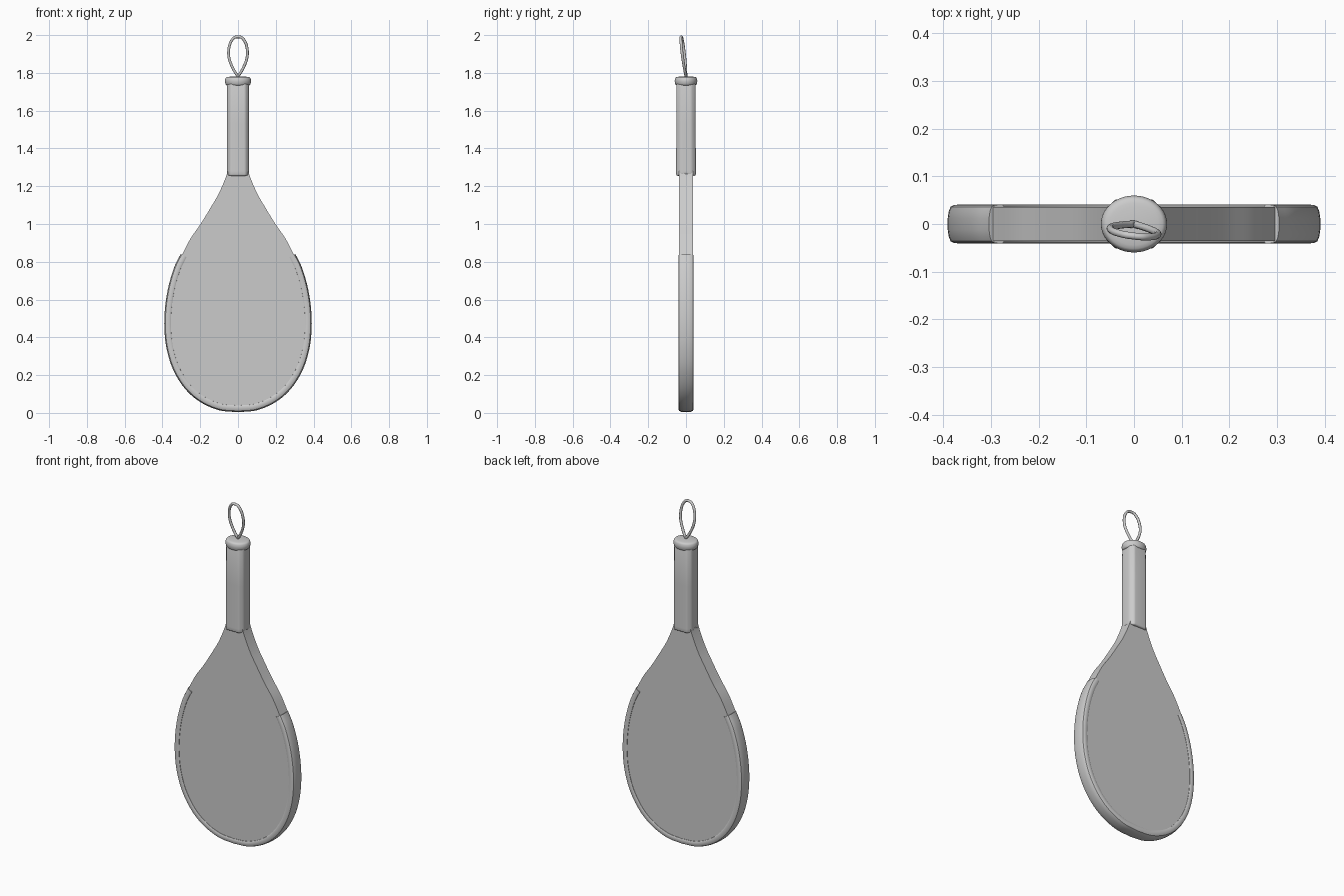
import bpy, bmesh, math
from mathutils import Vector

if "Cube" in bpy.data.objects:
    bpy.data.objects.remove(bpy.data.objects["Cube"])


def smooth_path(pts, steps=5):
    # Catmull-Rom through the points, ends clamped
    p = [Vector(q) for q in pts]
    p = [p[0] * 2 - p[1]] + p + [p[-1] * 2 - p[-2]]
    out = []
    for i in range(1, len(p) - 2):
        a, b, c, d = p[i - 1:i + 3]
        for k in range(steps):
            t = k / steps
            out.append(0.5 * (2 * b + (c - a) * t + (2 * a - 5 * b + 4 * c - d) * t * t
                              + (3 * b - a - 3 * c + d) * t ** 3))
    return out + [p[-2]]


def finish(name, bm, angle=35, bevel=0, segments=3):
    bmesh.ops.recalc_face_normals(bm, faces=bm.faces)
    me = bpy.data.meshes.new(name)
    bm.to_mesh(me)
    bm.free()
    ob = bpy.data.objects.new(name, me)
    bpy.context.collection.objects.link(ob)
    bpy.ops.object.select_all(action='DESELECT')
    ob.select_set(True)
    bpy.context.view_layer.objects.active = ob
    if bevel:
        m = ob.modifiers.new("Bevel", 'BEVEL')
        m.width, m.segments, m.limit_method = bevel, segments, 'ANGLE'
        m.angle_limit = math.radians(30)
        bpy.ops.object.modifier_apply(modifier=m.name)
    bpy.ops.object.shade_smooth_by_angle(angle=math.radians(angle))
    return ob


def loft(rings, closed_ends=True):
    bm = bmesh.new()
    vs = [[bm.verts.new(p) for p in r] for r in rings]
    n = len(vs[0])
    for a, b in zip(vs, vs[1:]):
        for i in range(n):
            bm.faces.new((a[i], a[(i + 1) % n], b[(i + 1) % n], b[i]))
    if closed_ends:
        bm.faces.new(vs[0])
        bm.faces.new(vs[-1])
    return bm


# Outline of the head, right half from the bottom up (x, z)
head = [(0, 0.006), (0.1, 0.016), (0.2, 0.06), (0.28, 0.13), (0.342, 0.23), (0.376, 0.34),
        (0.388, 0.45), (0.384, 0.56), (0.366, 0.67), (0.336, 0.77), (0.302, 0.84)]
neck = [(0.25, 0.925), (0.198, 1.0), (0.143, 1.09), (0.1, 1.165), (0.06, 1.26), (0.045, 1.32)]


def mirrored(half):
    return [Vector((-p.x, p.y)) for p in reversed(half[1:])] + half


# Blade
core = [(x * 0.975, z + 0.01 * (1 - z / 0.84)) for x, z in head]
bm = bmesh.new()
edge = mirrored(smooth_path(core + neck, 4))
face = bm.faces.new([bm.verts.new((p.x, -0.036, p.y)) for p in edge])
ext = bmesh.ops.extrude_face_region(bm, geom=[face])
bmesh.ops.translate(bm, vec=(0, 0.072, 0),
                    verts=[v for v in ext['geom'] if isinstance(v, bmesh.types.BMVert)])
finish("blade", bm, 35)

# Edge guard: rounded channel section swept round the head (inward depth, y)
section = [(0.034, 0.030), (0.033, 0.038), (0.028, 0.041), (0.012, 0.040), (0.004, 0.036),
           (0.0, 0.026), (-0.002, 0.012)]
section += [(d, -y) for d, y in reversed(section)]
rim = mirrored(smooth_path(head, 5))
rings = []
for i, p in enumerate(rim):
    t = (rim[min(i + 1, len(rim) - 1)] - rim[max(i - 1, 0)]).normalized()
    inward = Vector((-t.y, t.x))
    rings.append([(p.x + inward.x * d, y, p.y + inward.y * d) for d, y in section])
finish("edge_guard", loft(rings), 40)

# Grip: octagonal section with a notch at the lower end of each side
octagon = [(-0.04, -0.052), (0.04, -0.052), (0.059, -0.03), (0.059, 0), (0.059, 0.03),
           (0.04, 0.052), (-0.04, 0.052), (-0.059, 0.03), (-0.059, 0), (-0.059, -0.03)]
rings = []
for z, s in ((1.255, 1.0), (1.28, 1.0), (1.53, 0.985), (1.745, 0.965)):
    notch = 0.015 if z < 1.27 else 0
    rings.append([(x * s, y * s, z + (notch if y == 0 else 0)) for x, y in octagon])
finish("grip", loft(rings), 40, bevel=0.008)

# End cap
cap = smooth_path([(0.054, 1.733), (0.064, 1.737), (0.069, 1.752), (0.068, 1.766),
                   (0.06, 1.777), (0.03, 1.781), (0.004, 1.782)], 3)
rings = [[(p.x * math.cos(a), p.x * 0.86 * math.sin(a), p.y)
          for a in (math.tau * k / 40 for k in range(40))] for p in cap]
finish("end_cap", loft(rings), 50)

# Wrist loop: teardrop cord leaning forward
loop = mirrored(smooth_path([(0, 1.782), (0.022, 1.815), (0.044, 1.865), (0.05, 1.91),
                             (0.042, 1.955), (0.022, 1.985), (0, 1.992)], 4))[1:]
cu = bpy.data.curves.new("wrist_loop", 'CURVE')
cu.dimensions = '3D'
cu.bevel_depth, cu.bevel_resolution = 0.0075, 3
sp = cu.splines.new('POLY')
half = len(loop) // 2
pts = loop[half:-1] + loop[:half]
sp.points.add(len(pts) - 1)
for q, p in zip(sp.points, pts):
    q.co = (p.x, -0.12 * (p.y - 1.78) - 0.12 * p.x, p.y, 1)
sp.use_cyclic_u = True
cord = bpy.data.objects.new("wrist_loop", cu)
bpy.context.collection.objects.link(cord)
bpy.ops.object.select_all(action='DESELECT')
cord.select_set(True)
bpy.context.view_layer.objects.active = cord
bpy.ops.object.convert(target='MESH')
bpy.ops.object.shade_smooth_by_angle(angle=math.radians(50))
